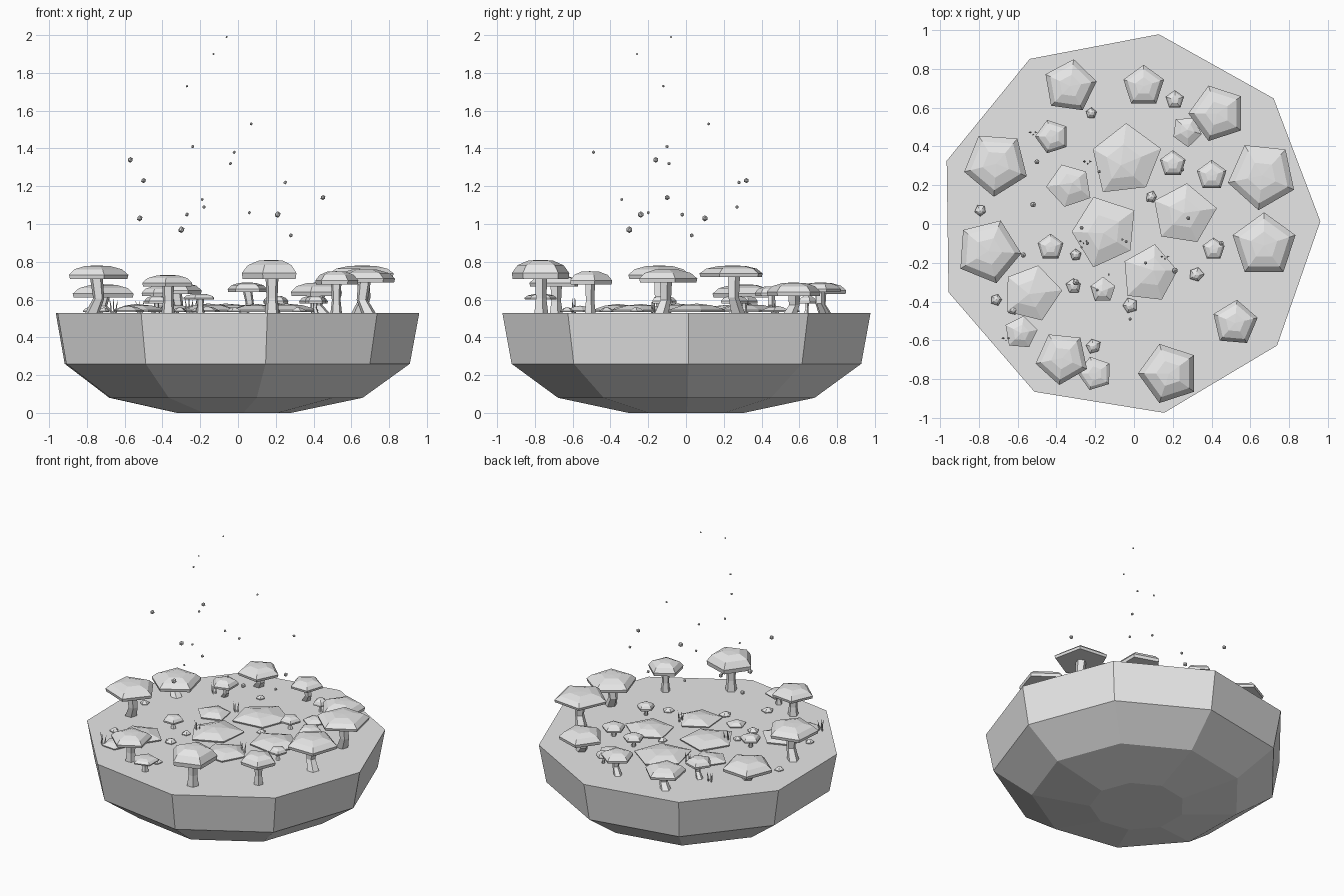
import bpy
import bmesh
import random
from math import cos, sin, radians, tau
from mathutils import Vector

random.seed(4)
default_cube = bpy.data.objects.get("Cube")
if default_cube:
    bpy.data.objects.remove(default_cube, do_unlink=True)

GROUND = 0.53

# One flat colour for everything
grey = bpy.data.materials.new("plain_grey")
grey.use_nodes = True
grey.diffuse_color = (0.8, 0.8, 0.8, 1)
grey.node_tree.nodes["Principled BSDF"].inputs["Base Color"].default_value = grey.diffuse_color


def finish(bm, name):
    """Turn a bmesh into a flat-shaded named object."""
    bmesh.ops.recalc_face_normals(bm, faces=bm.faces)
    mesh = bpy.data.meshes.new(name)
    bm.to_mesh(mesh)
    bm.free()
    mesh.materials.append(grey)
    obj = bpy.data.objects.new(name, mesh)
    bpy.context.collection.objects.link(obj)
    return obj


def loft(name, rings, sides, turn=0, wobble=None):
    """Skin a stack of (centre, radius) rings; radius zero makes a tip."""
    bm = bmesh.new()
    wobble = wobble or [1] * sides
    previous = None
    for centre, radius in rings:
        if radius == 0:
            tip = bm.verts.new(centre)
            for i in range(sides):
                bm.faces.new((previous[i], previous[(i + 1) % sides], tip))
            return finish(bm, name)
        ring = []
        for i in range(sides):
            angle = radians(turn) + tau * i / sides
            reach = radius * wobble[i]
            offset = Vector((cos(angle) * reach, sin(angle) * reach, 0))
            ring.append(bm.verts.new(Vector(centre) + offset))
        if previous is None:
            bm.faces.new(ring)
        else:
            for i in range(sides):
                j = (i + 1) % sides
                bm.faces.new((previous[i], previous[j], ring[j], ring[i]))
        previous = ring
    bm.faces.new(previous)
    return finish(bm, name)


def stem(name, x, y, top, radius, lean):
    """Five-sided stalk, bowed sideways in the middle by lean."""
    height = top - GROUND
    loft(name, [
        ((x + lean, y - lean, GROUND - 0.01), radius * 1.15),
        ((x - lean / 2, y, GROUND + height * 0.4), radius * 0.85),
        ((x, y, top), radius),
    ], 5, 18)


def cap(name, x, y, radius, bottom, top, turn):
    """Faceted five-sided dome with an upright rim."""
    h = top - bottom
    loft(name, [
        ((x, y, bottom), radius * 0.97),
        ((x, y, bottom + h * 0.3), radius),
        ((x, y, bottom + h * 0.72), radius * 0.8),
        ((x, y, top - h * 0.03), radius * 0.42),
        ((x, y, top), 0),
    ], 5, turn)


def pad(name, x, y, radius, turn):
    """Low uneven dome lying close to the ground."""
    h = min(0.045, 0.02 + radius * 0.15)
    low = GROUND + 0.004
    shift = radius * random.uniform(-0.15, 0.15)
    uneven = [random.uniform(0.9, 1.08) for _ in range(5)]
    loft(name, [
        ((x, y, low), radius * 0.97),
        ((x, y, low + h * 0.25), radius),
        ((x + shift / 2, y + shift / 2, low + h * 0.8), radius * 0.5),
        ((x + shift, y + shift, low + h), 0),
    ], 5, turn, uneven)


# Island body: nine-sided bowl
body_profile = [(0.31, 0), (0.69, 0.08), (0.94, 0.26), (0.99, GROUND)]
loft("island_body", [((-0.03, 0, z), r) for r, z in body_profile], 9, 0.8)

# Tall mushrooms in hundredths: x, y, cap radius, cap bottom, cap top, turn in degrees
mushrooms = [
    (-75, -14, 17, 71, 78, -4), (-71, 31, 17, 61, 68, 50),
    (66, 25, 18, 72, 78, 48), (67, -11, 17, 69, 76, 90),
    (18, -77, 16, 71, 81, 36), (-37, -69, 14, 67, 73, 48),
    (52, -51, 12, 68, 75, 85), (43, 57, 15, 62, 69, 36),
    (-33, 71, 14, 63, 69, 82), (5, 71, 11, 64, 69, 90),
    (-42, 45, 9, 62, 67, 36), (-20, -77, 9, 60, 63, 35),
]
for n, (*size, turn) in enumerate(mushrooms, start=1):
    x, y, r, low, high = [v / 100 for v in size]
    lean = 0 if y < -0.4 else random.choice((-0.025, 0.025))
    stem(f"mushroom_stem_{n}", x, y, low + 0.01, min(0.036, r * 0.24), lean)
    cap(f"mushroom_cap_{n}", x, y, r, low, high, turn)

# Small mushrooms in hundredths: x, y, cap radius
small_mushrooms = [(21, 64, 5), (41, -13, 6), (20, 31, 7), (40, 25, 8), (-43, -12, 7)]
for n, place in enumerate(small_mushrooms, start=1):
    x, y, r = [v / 100 for v in place]
    stem(f"small_stem_{n}", x, y, GROUND + 0.06, r * 0.22, 0.006)
    cap(f"small_cap_{n}", x, y, r, GROUND + 0.05, GROUND + 0.09, 90)

# Ground pads in hundredths: x, y, radius, turn in degrees
pads = [
    (-4, 33, 19, 90), (-15, -4, 18, 36), (25, 5, 17, 82), (8, -26, 15, 80),
    (-53, -35, 15, 75), (-33, 20, 12, 40), (-16, -34, 7, 90), (-31, -32, 4, 20),
    (27, 48, 8, 60), (-58, -56, 9, 10), (-2, -42, 4, 36), (32, -26, 4, 0),
    (-22, 57, 3, 15), (-79, 7, 3, 50), (-21, -63, 4, 30), (-71, -39, 3, 0),
    (-62, -44, 3, 70), (-30, -16, 3, 20), (9, 14, 3, 0),
]
for n, (x, y, r, turn) in enumerate(pads, start=1):
    pad(f"ground_pad_{n}", x / 100, y / 100, r / 100, turn)

# Grass tufts: thin three-sided blades
tufts = [(-24, 31), (16, -18), (-66, -60), (-52, 46), (-26, -10)]
for n, (x, y) in enumerate(tufts, start=1):
    for side in (-1, 0, 1):
        bx = x / 100 + side * 0.012
        by = y / 100 + abs(side) * 0.012
        height = random.uniform(0.06, 0.11)
        loft(f"grass_blade_{n}_{side + 2}", [
            ((bx, by, GROUND - 0.005), 0.006),
            ((bx + side * 0.004, by, GROUND + height * 0.5), 0.004),
            ((bx + side * 0.012, by, GROUND + height), 0),
        ], 3)

# Floating spores in hundredths: x, y, z, with radius in thousandths
spores = [
    (-6, -8, 199, 6), (-13, -26, 190, 6), (-27, -12, 173, 7), (7, 12, 153, 8),
    (-24, -10, 141, 9), (-2, -49, 138, 9), (-4, -9, 132, 9), (-57, -16, 134, 15),
    (-50, 32, 123, 14), (25, 28, 122, 10), (45, -10, 114, 14), (-19, -34, 113, 8),
    (-18, 27, 109, 10), (-27, -2, 105, 11), (-52, 10, 103, 16), (6, -20, 106, 9),
    (21, -24, 105, 17), (-30, -30, 97, 18), (28, 3, 94, 11),
]
for n, (x, y, z, r) in enumerate(spores, start=1):
    bm = bmesh.new()
    bmesh.ops.create_icosphere(bm, subdivisions=1, radius=r / 1000)
    bmesh.ops.translate(bm, verts=bm.verts, vec=Vector((x, y, z)) / 100)
    finish(bm, f"floating_spore_{n}")
